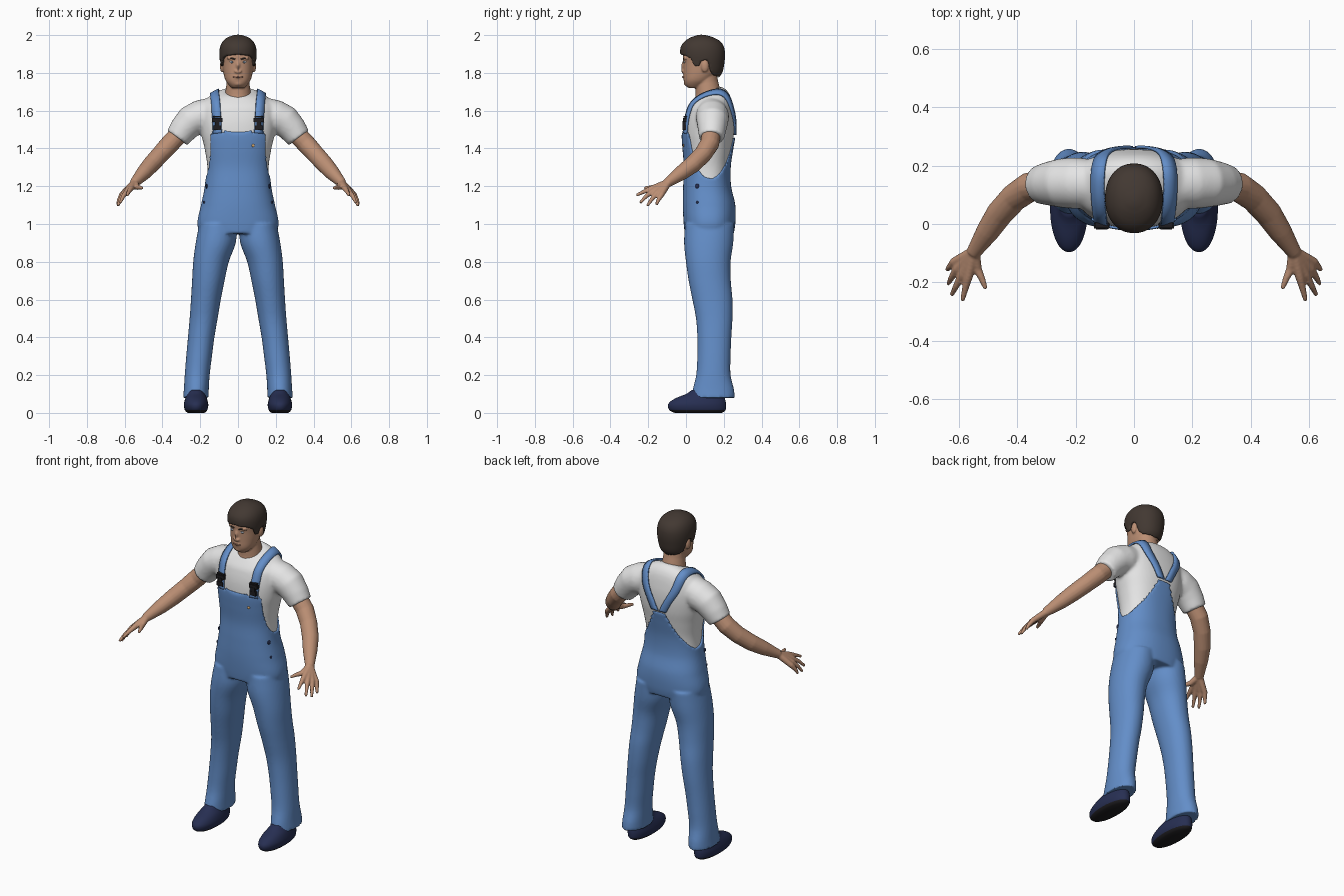
import bpy, bmesh, math
from mathutils import Vector, Matrix
from mathutils.bvhtree import BVHTree

cube = bpy.data.objects.get("Cube")
if cube:
    bpy.data.objects.remove(cube, do_unlink=True)


def material(name, *rgb):
    mat = bpy.data.materials.new(name)
    mat.use_nodes = True
    mat.diffuse_color = (*rgb, 1)
    shader = next(n for n in mat.node_tree.nodes if n.type == 'BSDF_PRINCIPLED')
    shader.inputs["Base Color"].default_value = (*rgb, 1)
    shader.inputs["Roughness"].default_value = 0.7
    return mat


denim = material("denim blue", .125, .27, .58)
cotton = material("white cotton", .78, .78, .78)
skin = material("skin", .50, .275, .175)
brown = material("brown hair", .055, .04, .032)
navy = material("navy leather", .02, .028, .085)
rubber = material("black rubber", .013, .012, .014)
brass = material("brass", .7, .4, .15)
iris = material("grey blue eye", .2, .26, .34)
lips = material("lips", .36, .17, .12)


def sample(table, v, smooth=True):
    """Interpolate the rows of a table keyed by its first column."""
    last = len(table) - 1
    k = next((i for i in range(last - 1) if v < table[i + 1][0]), last - 1)
    a, b = table[k], table[k + 1]
    p, q = table[max(k - 1, 0)], table[min(k + 2, last)]
    h = b[0] - a[0]
    u = min(max((v - a[0]) / h, 0), 1)
    row = []
    for j in range(1, len(a)):
        if not smooth:
            row.append(a[j] + (b[j] - a[j]) * u)
            continue
        ma = (b[j] - p[j]) / (b[0] - p[0]) * h
        mb = (q[j] - a[j]) / (q[0] - a[0]) * h
        d = a[j] - b[j]
        row.append(a[j] + u * (ma + u * (-3 * d - 2 * ma - mb + u * (2 * d + ma + mb))))
    return row


def skin_rings(bm, rings, low=None, high=None):
    """Join rings of points into a closed skin with fan caps."""
    grid = [[bm.verts.new(p) for p in ring] for ring in rings]
    n = len(grid[0])
    for a, b in zip(grid, grid[1:]):
        for i in range(n):
            bm.faces.new((a[i], a[(i + 1) % n], b[(i + 1) % n], b[i]))
    for ring, centre, flip in ((grid[0], low, True), (grid[-1], high, False)):
        mid = centre or sum((v.co for v in ring), Vector()) / n
        c = bm.verts.new(mid)
        for i in range(n):
            pair = (ring[i], ring[(i + 1) % n])
            bm.faces.new((*(pair[::-1] if flip else pair), c))


def body(bm, table, lo, hi, rows, grow=0, power=2.3, side=1, **caps):
    """Loft of rounded sections (z, centre x, half width, front y, back y)."""
    cols = 72
    rings = []
    for r in range(rows + 1):
        ring = []
        for c in range(cols):
            t = 2 * math.pi * c / cols
            deg = 180 - abs(180 - math.degrees(t))
            z0 = sample(lo, deg, False)[0] if isinstance(lo, list) else lo
            z1 = sample(hi, deg, False)[0] if isinstance(hi, list) else hi
            z = z0 + (z1 - z0) * r / rows
            cx, hw, front, back = sample(table, z)
            s, k = math.sin(t), math.cos(t)
            x = math.copysign(abs(s) ** (2 / power), s) * (hw + grow)
            y = -math.copysign(abs(k) ** (2 / power), k) * ((back - front) / 2 + grow)
            ring.append(Vector((side * cx + x, (front + back) / 2 + y, z)))
        rings.append(ring)
    skin_rings(bm, rings, **caps)


def tube(bm, path, side=1, n=16):
    """Tapered tube through (x, y, z, radius) points."""
    pts = [Vector((side * p[0], p[1], p[2])) for p in path]
    rings = []
    for i, p in enumerate(pts):
        d = (pts[min(i + 1, len(pts) - 1)] - pts[max(i - 1, 0)]).normalized()
        u = d.cross(Vector((0, 0, 1))).normalized()
        w = u.cross(d)
        turn = [2 * math.pi * k / n for k in range(n)]
        rings.append([p + (u * math.cos(a) + w * math.sin(a)) * path[i][3] for a in turn])
    skin_rings(bm, rings)


def blob(bm, centre, size):
    place = Matrix.Translation(centre) @ Matrix.Diagonal((*size, 1))
    bmesh.ops.create_uvsphere(bm, u_segments=20, v_segments=12, radius=1, matrix=place)


def box(bm, centre, size):
    bmesh.ops.create_cube(bm, size=1, matrix=Matrix.Translation(centre) @ Matrix.Diagonal((*size, 1)))


def finish(bm, name, *mats, voxel=0, relax=4, mirror=False, flat=False):
    bmesh.ops.recalc_face_normals(bm, faces=bm.faces)
    for f in bm.faces:
        f.smooth = not flat
    mesh = bpy.data.meshes.new(name)
    bm.to_mesh(mesh)
    bm.free()
    for m in mats:
        mesh.materials.append(m)
    ob = bpy.data.objects.new(name, mesh)
    bpy.context.scene.collection.objects.link(ob)
    if voxel:
        mod = ob.modifiers.new("blend", 'REMESH')
        mod.mode, mod.voxel_size, mod.use_smooth_shade = 'VOXEL', voxel, True
        mod = ob.modifiers.new("relax", 'SMOOTH')
        mod.factor, mod.iterations = 0.5, relax
    if mirror:
        ob.modifiers.new("mirror", 'MIRROR')
    return ob


# Shirt: torso with a collar that rises to the back, plus two short sleeves
trunk = [(.93, 0, .185, .005, .24), (1.0, 0, .206, -.003, .252), (1.1, 0, .187, -.008, .252),
         (1.2, 0, .167, -.006, .23), (1.3, 0, .162, -.002, .228), (1.4, 0, .177, -.01, .242),
         (1.47, 0, .193, -.014, .253), (1.55, 0, .203, -.008, .256), (1.62, 0, .198, .01, .248),
         (1.66, 0, .165, .025, .232), (1.685, 0, .122, .04, .208), (1.7, 0, .08, .05, .185)]
bm = bmesh.new()
body(bm, trunk, 1.12, 1.7, 40)
for v in bm.verts:
    v.co.z += (v.co.y - .115) * .4 * min(max((v.co.z - 1.62) / .08, 0), 1)
for s in (1, -1):
    tube(bm, [(.1, .135, 1.6, .08), (.2, .14, 1.568, .088), (.25, .14, 1.545, .084),
              (.29, .138, 1.5, .075), (.322, .135, 1.455, .066)], s, 32)
shirt = finish(bm, "shirt", cotton, voxel=.009, relax=6)

# Overalls: bib cut to a line around the trunk, joined to two legs
bib_line = [(0, 1.5), (43, 1.5), (46, 1.47), (54, 1.38), (68, 1.295), (85, 1.25), (100, 1.24),
            (120, 1.27), (143, 1.33), (160, 1.4), (171, 1.47), (180, 1.475)]
leg = [(.08, .223, .068, .03, .257), (.12, .221, .066, .035, .255), (.2, .216, .066, .054, .236),
       (.3, .206, .068, .06, .236), (.4, .195, .07, .06, .24), (.5, .182, .074, .053, .246),
       (.6, .17, .079, .034, .246), (.7, .157, .086, .014, .237), (.8, .143, .094, 0, .236),
       (.9, .118, .106, -.01, .25), (1.0, .105, .1, -.005, .255)]
bm = bmesh.new()
body(bm, trunk, .95, bib_line, 40, grow=.009, high=Vector((0, .12, 1.22)))
for s in (1, -1):
    body(bm, leg, .08, 1.0, 40, power=2.1, side=s)
overalls = finish(bm, "overalls", denim, voxel=.008, relax=3)

# Surfaces for laying the fittings on
bpy.context.view_layer.update()
graph = bpy.context.evaluated_depsgraph_get()
shirt_skin = BVHTree.FromObject(shirt, graph)
overalls_skin = BVHTree.FromObject(overalls, graph)

# Straps from the bib over the shoulders to the back fork
strap_line = [(14, .108), (60, .116), (100, .124), (125, .105), (150, .058), (172, .026)]
for s, label in ((1, "left"), (-1, "right")):
    bm = bmesh.new()
    rows = []
    for i in range(41):
        deg = 14 + 158 * i / 40
        a = math.radians(deg)
        out = Vector((0, -math.cos(a), math.sin(a)))
        x = sample(strap_line, deg)[0]
        row = []
        for w in (-.022, 0, .022):
            centre = Vector((s * (x + w), .115, 1.45))
            hit = shirt_skin.ray_cast(centre + out, -out)[0]
            row.append(bm.verts.new((hit or centre) + out * .009))
        rows.append(row)
    for a, b in zip(rows, rows[1:]):
        for k in (0, 1):
            bm.faces.new((a[k], a[k + 1], b[k + 1], b[k]))
    strap = finish(bm, label + "_strap", denim)
    mod = strap.modifiers.new("thickness", 'SOLIDIFY')
    mod.thickness, mod.offset = .01, 0

# Buckles, with a wide clip below and a slider above
bm = bmesh.new()
front = Vector((0, 1, 0))
for z, width, tall in ((1.51, .04, .025), (1.53, .026, .03), (1.55, .054, .022), (1.567, .046, .008)):
    hit = shirt_skin.ray_cast(Vector((.11, -1, z)), front)[0]
    box(bm, hit - front * .014, (width, .018, tall))
finish(bm, "buckles", rubber, mirror=True, flat=True)

# Side buttons and the bib button
bm = bmesh.new()
for z, r in ((1.2, .012), (1.115, .007)):
    hit = overalls_skin.ray_cast(Vector((1, .06, z)), Vector((-1, 0, 0)))[0]
    blob(bm, hit, (.006, r, r))
finish(bm, "side_buttons", navy, mirror=True)
bm = bmesh.new()
blob(bm, overalls_skin.ray_cast(Vector((.08, -1, 1.415)), front)[0], (.008, .005, .008))
finish(bm, "bib_button", brass)

# Shoes with dark soles
shoe = [(0, .222, .045, -.06, .19), (.012, .222, .058, -.086, .208), (.04, .222, .065, -.096, .212),
        (.06, .222, .062, -.083, .21), (.08, .222, .056, -.05, .205), (.1, .222, .048, 0, .2),
        (.12, .222, .042, .03, .195)]
bm = bmesh.new()
body(bm, shoe, 0, .12, 16, power=2.1)
for f in bm.faces:
    f.material_index = int(f.calc_center_median().z < .018)
finish(bm, "shoes", navy, rubber, mirror=True)

# Arms and hands: each finger runs from the wrist
bm = bmesh.new()
tube(bm, [(.29, .138, 1.5, .05), (.36, .125, 1.425, .051), (.41, .09, 1.37, .048),
          (.46, .035, 1.315, .046), (.5, -.025, 1.27, .04), (.53, -.07, 1.238, .031),
          (.55, -.1, 1.217, .025)])
fingers = [((.567, -.182, 1.188), (.578, -.225, 1.17), (.587, -.263, 1.152)),
           ((.587, -.172, 1.175), (.608, -.212, 1.146), (.624, -.243, 1.112)),
           ((.604, -.154, 1.163), (.623, -.182, 1.13), (.635, -.205, 1.096)),
           ((.615, -.13, 1.155), (.63, -.146, 1.128), (.639, -.157, 1.102)),
           ((.535, -.155, 1.195), (.518, -.192, 1.193), (.507, -.222, 1.19))]
for knuckle, middle, tip in fingers:
    tube(bm, [(.547, -.095, 1.219, .02), (*knuckle, .0155), (*middle, .011), (*tip, .0075)])
finish(bm, "arms", skin, voxel=.005, relax=3, mirror=True)

# Head, neck, ears and nose
skull = [(1.72, 0, .032, .012, .07), (1.735, 0, .048, -.004, .1), (1.76, 0, .066, -.012, .13),
         (1.8, 0, .077, -.013, .165), (1.85, 0, .082, -.014, .185), (1.9, 0, .085, -.015, .19),
         (1.95, 0, .074, .002, .172), (1.98, 0, .045, .04, .13)]
bm = bmesh.new()
body(bm, skull, 1.72, 1.98, 30, power=2.2)
tube(bm, [(0, .12, 1.62, .078), (0, .118, 1.69, .068), (0, .11, 1.75, .06), (0, .1, 1.81, .06)], n=32)
tube(bm, [(0, -.006, 1.868, .008), (0, -.016, 1.84, .01), (0, -.025, 1.815, .014), (0, -.016, 1.802, .01)])
blob(bm, (0, -.006, 1.778), (.026, .012, .012))
blob(bm, (0, .002, 1.745), (.024, .013, .014))
for s in (1, -1):
    blob(bm, (s * .085, .1, 1.835), (.011, .02, .032))
    blob(bm, (s * .012, -.015, 1.808), (.008, .01, .007))
    blob(bm, (s * .034, -.004, 1.878), (.026, .011, .007))
head = finish(bm, "head", skin, voxel=.005, relax=4)

# Hair: cap with a fringe, sideburns and a short nape
cap = [(1.77, 0, .07, -.01, .17), (1.8, 0, .083, -.018, .192), (1.85, 0, .094, -.024, .203),
       (1.9, 0, .099, -.031, .207), (1.94, 0, .094, -.027, .2), (1.97, 0, .078, -.004, .178),
       (1.99, 0, .052, .03, .14), (2.0, 0, .022, .06, .105)]
hair_line = [(0, 1.898), (40, 1.89), (58, 1.875), (66, 1.835), (80, 1.83), (87, 1.865),
             (103, 1.865), (112, 1.8), (130, 1.782), (180, 1.775)]
bm = bmesh.new()
body(bm, cap, hair_line, 2.0, 30, power=2.15, low=Vector((0, .09, 1.89)), high=Vector((0, .08, 2.003)))
finish(bm, "hair", brown, voxel=.006, relax=3)

# Eyes, brows and mouth set on the face
bpy.context.view_layer.update()
face = BVHTree.FromObject(head, bpy.context.evaluated_depsgraph_get())


def on_face(x, z):
    return face.ray_cast(Vector((x, -1, z)), front)[0]


bm = bmesh.new()
blob(bm, on_face(.033, 1.857), (.012, .004, .006))
finish(bm, "eyes", cotton, mirror=True)
bm = bmesh.new()
blob(bm, on_face(.033, 1.857) - front * .002, (.006, .004, .006))
finish(bm, "irises", iris, mirror=True)
bm = bmesh.new()
tube(bm, [(*on_face(x, z), r) for x, z, r in ((.015, 1.872, .003), (.035, 1.878, .004), (.055, 1.872, .002))])
finish(bm, "eyebrows", brown, mirror=True)
bm = bmesh.new()
tube(bm, [(*on_face(x / 100, 1.778), .0045 - abs(x) * .001) for x in (-2.5, -1, 0, 1, 2.5)])
finish(bm, "mouth", lips)
